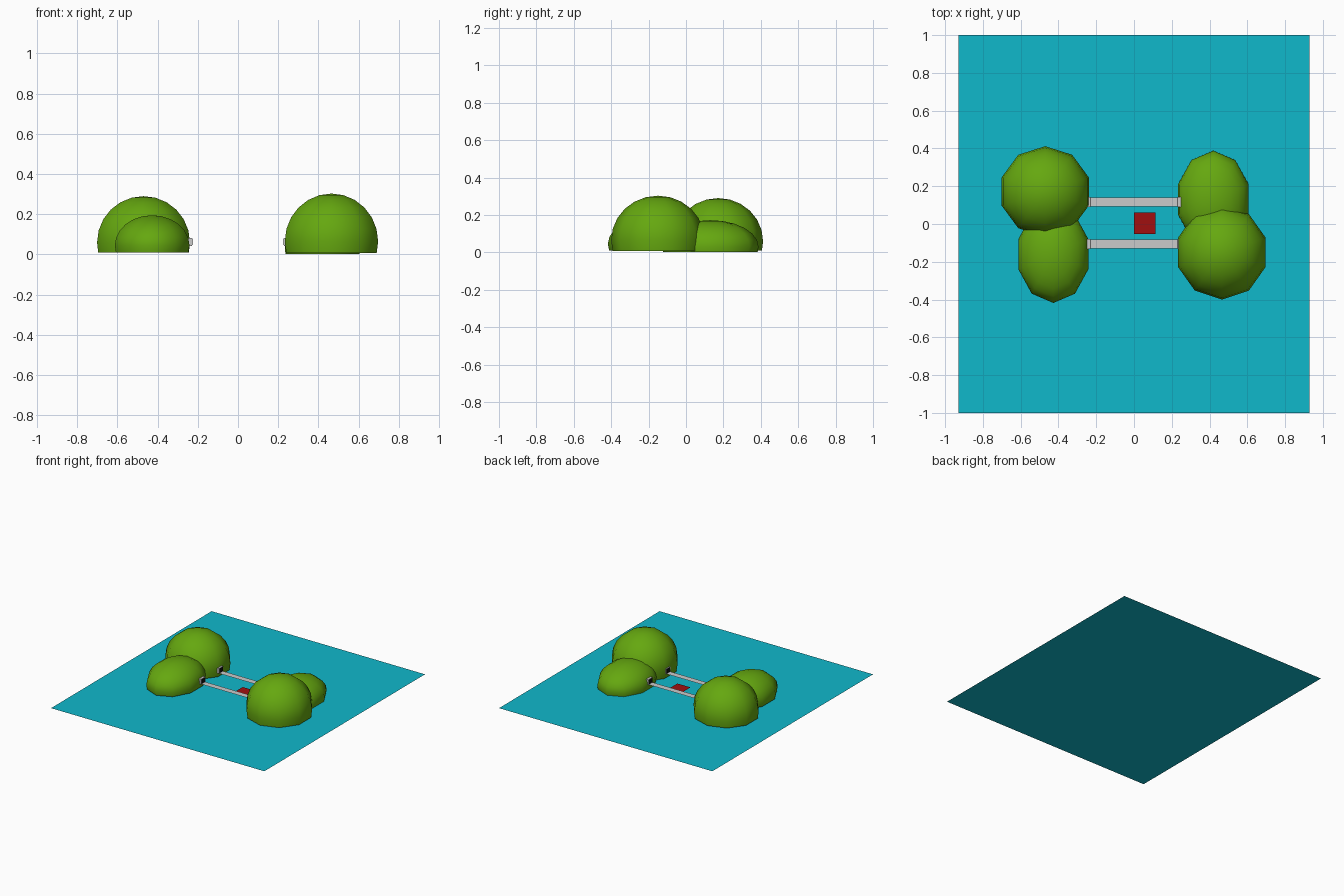
import bpy, bmesh, math
from mathutils import Matrix

if "Cube" in bpy.data.objects:
    bpy.data.objects.remove(bpy.data.objects["Cube"])


def material(name, rgb):
    m = bpy.data.materials.new(name)
    m.diffuse_color = (*rgb, 1)
    m.use_nodes = True
    m.node_tree.nodes["Principled BSDF"].inputs["Base Color"].default_value = m.diffuse_color
    return m


WATER = material("cyan", (0.005, 0.48, 0.6))
GRASS = material("green", (0.13, 0.39, 0.005))
RED = material("red", (0.35, 0.005, 0.005))
BLACK = material("black", (0.005, 0.005, 0.005))


def finish(name, bm, mat=None):
    me = bpy.data.meshes.new(name)
    bm.to_mesh(me)
    bm.free()
    ob = bpy.data.objects.new(name, me)
    bpy.context.collection.objects.link(ob)
    if mat:
        me.materials.append(mat)
    return ob


def sheet(name, x, y, z, sx, sy, mat=None):
    bm = bmesh.new()
    bmesh.ops.create_grid(bm, x_segments=1, y_segments=1, size=0.5,
                          matrix=Matrix.Translation((x, y, z)) @ Matrix.Diagonal((sx, sy, 1, 1)))
    return finish(name, bm, mat)


def box(name, loc, size, mat=None):
    bm = bmesh.new()
    bmesh.ops.create_cube(bm, size=1, matrix=Matrix.Translation(loc) @ Matrix.Diagonal((*size, 1)))
    return finish(name, bm, mat)


def hill(name, x, y, rx, ry, zc, top, base):
    """Ten-sided dome with corners on the y axis, open at its base."""
    bm = bmesh.new()
    sides, rows = 10, 6
    rz = top - zc
    low = math.asin((base - zc) / rz)
    angles = [low] + [math.pi / 2 * i / rows for i in range(rows)]
    rings = []
    for a in angles:
        rings.append([bm.verts.new((x + rx * math.cos(a) * math.sin(t),
                                    y + ry * math.cos(a) * math.cos(t),
                                    zc + rz * math.sin(a)))
                      for t in (-2 * math.pi * k / sides for k in range(sides))])
    tip = bm.verts.new((x, y, top))
    for k in range(sides):
        n = (k + 1) % sides
        for lo, hi in zip(rings, rings[1:]):
            bm.faces.new((lo[k], lo[n], hi[n], hi[k]))
        bm.faces.new((rings[-1][k], rings[-1][n], tip))
    for f in bm.faces:
        f.smooth = True
    return finish(name, bm, GRASS)


# ground and centre marker
sheet("ground_sheet", 0, 0, 0, 1.86, 2.0, WATER)
sheet("red_marker", 0.056, 0.003, 0.01, 0.114, 0.114, RED)

# hills
hill("left_large_hill", -0.47, 0.172, 0.243, 0.24, 0.06, 0.29, 0.01)
hill("left_small_hill", -0.427, -0.16, 0.195, 0.258, 0.045, 0.195, 0.01)
hill("right_large_hill", 0.465, -0.15, 0.244, 0.25, 0.065, 0.303, 0.006)
hill("right_small_hill", 0.42, 0.13, 0.197, 0.258, 0.03, 0.172, 0.002)

# two tracks, each with a tunnel mouth at both ends
for y, row in ((0.116, "back"), (-0.106, "front")):
    sheet(row + "_track", 0, y, 0.044, 0.5, 0.048)
    for s, side in ((-1, "left"), (1, "right")):
        box(f"{row}_{side}_tunnel_mouth", (s * 0.242, y, 0.063), (0.026, 0.052, 0.04))
        box(f"{row}_{side}_tunnel_opening", (s * 0.2285, y, 0.063), (0.003, 0.042, 0.034), BLACK)
